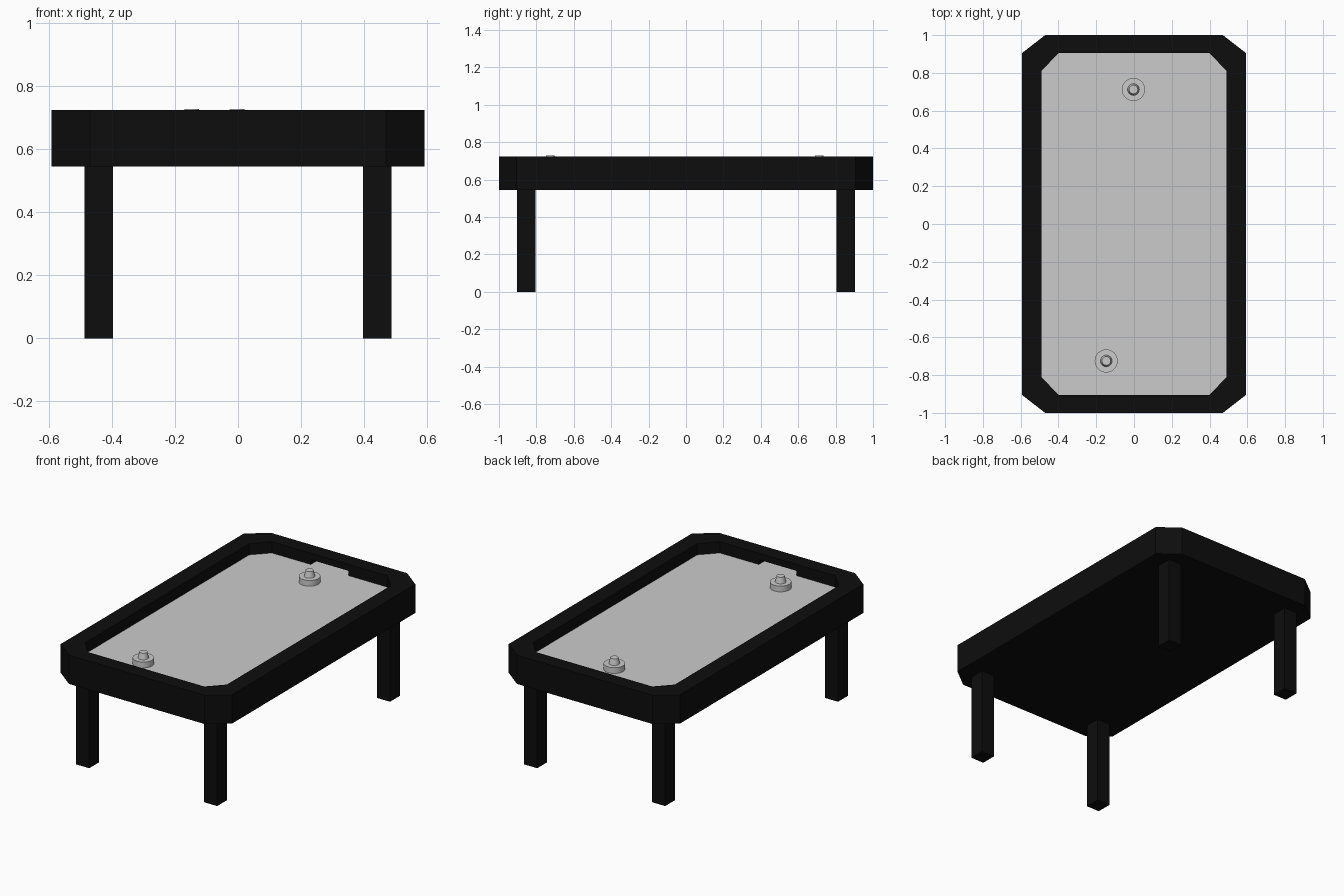
import bpy, bmesh, math

if "Cube" in bpy.data.objects:
    bpy.data.objects.remove(bpy.data.objects["Cube"])

black = bpy.data.materials.new("black_laminate")
black.diffuse_color = (0.004, 0.004, 0.004, 1)
black.use_nodes = True
black.node_tree.nodes["Principled BSDF"].inputs["Base Color"].default_value = black.diffuse_color

def finish(name, bm, mat=None):
    bmesh.ops.recalc_face_normals(bm, faces=bm.faces)
    me = bpy.data.meshes.new(name)
    bm.to_mesh(me)
    bm.free()
    ob = bpy.data.objects.new(name, me)
    bpy.context.collection.objects.link(ob)
    if mat:
        me.materials.append(mat)
    return ob

def mirrored(q):
    """Full outline from one quarter, listed from +x round to +y."""
    r = q[::-1]
    return (q + [(-x, y) for x, y in r] + [(-x, -y) for x, y in q]
            + [(x, -y) for x, y in r])

def prism(name, outline, z0, z1, mat=None):
    bm = bmesh.new()
    face = bm.faces.new([bm.verts.new((x, y, z0)) for x, y in outline])
    ext = bmesh.ops.extrude_face_region(bm, geom=[face], use_keep_orig=True)
    for v in ext["geom"]:
        if isinstance(v, bmesh.types.BMVert):
            v.co.z = z1
    return finish(name, bm, mat)

def box_outline(x0, x1, y0, y1):
    return [(x0, y0), (x1, y0), (x1, y1), (x0, y1)]

def cut(target, cutter):
    mod = target.modifiers.new("cut", 'BOOLEAN')
    mod.operation = 'DIFFERENCE'
    mod.solver = 'EXACT'
    mod.object = cutter
    bpy.context.view_layer.objects.active = target
    bpy.ops.object.modifier_apply(modifier=mod.name)
    bpy.data.objects.remove(cutter)

FIELD = 0.655
inner = [(0.49, 0.81), (0.40, 0.905)]

# Table body: solid octagon with a sunken field and a goal slot at each end
body = prism("table_body", mirrored([(0.593, 0.905), (0.47, 1.0)]), 0.545, 0.725, black)
cut(body, prism("field_cutter", mirrored(inner), FIELD - 0.003, 0.8, black))
for s in (-1, 1):
    ys = sorted((s * 0.85, s * 0.965))
    cut(body, prism("goal_cutter", box_outline(-0.13, 0.13, *ys),
                    FIELD - 0.003, FIELD + 0.03, black))

# Playing surface, running on into the goal slots
prism("playing_surface", mirrored(inner + [(0.13, 0.905), (0.13, 0.965)]),
      FIELD - 0.003, FIELD)

# Legs
for sx in (-1, 1):
    for sy in (-1, 1):
        xs = sorted((sx * 0.397, sx * 0.488))
        ys = sorted((sy * 0.805, sy * 0.903))
        prism(("front" if sy < 0 else "back") + ("_left" if sx < 0 else "_right") + "_leg",
              box_outline(*xs, *ys), 0, 0.546, black)

# Mallets: lathed disc with a tapered knob
def mallet(name, x, y):
    bm = bmesh.new()
    profile = [(0, 0), (0.061, 0), (0.061, 0.036), (0.031, 0.036), (0.023, 0.073), (0, 0.073)]
    vs = [bm.verts.new((r, 0, z)) for r, z in profile]
    es = [bm.edges.new(p) for p in zip(vs, vs[1:])]
    bmesh.ops.spin(bm, geom=vs + es, cent=(0, 0, 0), axis=(0, 0, 1),
                   angle=math.tau, steps=32, use_merge=True)
    bmesh.ops.remove_doubles(bm, verts=bm.verts, dist=1e-5)
    ob = finish(name, bm)
    ob.location = (x, y, FIELD)
    bpy.ops.object.select_all(action='DESELECT')
    ob.select_set(True)
    bpy.context.view_layer.objects.active = ob
    bpy.ops.object.shade_smooth_by_angle(angle=math.radians(30))

mallet("front_mallet", -0.147, -0.725)
mallet("back_mallet", -0.003, 0.712)
